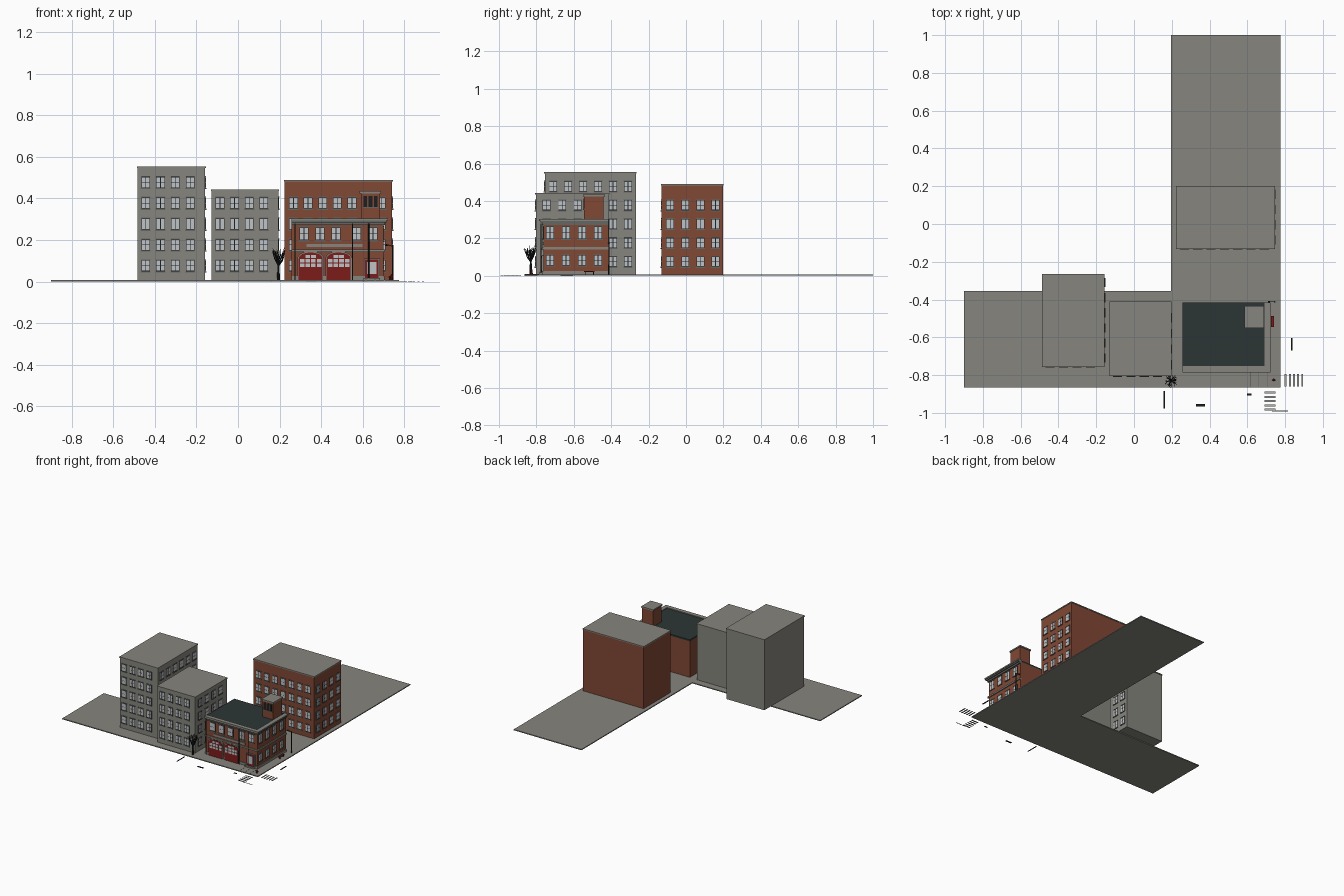
import bpy, bmesh, math, random
from mathutils import Vector, Matrix

cube = bpy.data.objects.get("Cube")
if cube:
    bpy.data.objects.remove(cube)


def material(name, r, g, b):
    m = bpy.data.materials.new(name)
    m.use_nodes = True
    m.diffuse_color = (r, g, b, 1)
    m.node_tree.nodes["Principled BSDF"].inputs["Base Color"].default_value = (r, g, b, 1)
    return m


STONE = material("grey stone", .24, .235, .21)
BRICK = material("red brick", .22, .065, .035)
ROOF = material("dark roofing", .025, .036, .036)
GLASS = material("pale glass", .52, .55, .57)
RED = material("door red", .20, .012, .01)
BLACK = material("black iron", .012, .014, .014)
TRIM = material("dark trim", .13, .135, .125)
PAINT = material("road paint", .45, .45, .43)


class Part:
    """Collects solids into one object with several materials."""

    def __init__(self, name, *mats):
        self.name, self.mats, self.bm = name, mats, bmesh.new()

    def paint(self, verts, mat):
        for f in {f for v in verts for f in v.link_faces}:
            f.material_index = self.mats.index(mat)

    def box(self, mat, x, y, z):
        # each of x, y, z is a (low, high) pair
        mid = Vector([(a + b) / 2 for a, b in (x, y, z)])
        size = [abs(b - a) for a, b in (x, y, z)]
        m = Matrix.Translation(mid) @ Matrix.Diagonal((*size, 1))
        self.paint(bmesh.ops.create_cube(self.bm, size=1, matrix=m)["verts"], mat)

    def rod(self, mat, a, b, r1, r2, sides=8):
        a, b = Vector(a), Vector(b)
        turn = (b - a).to_track_quat('Z', 'Y').to_matrix().to_4x4()
        m = Matrix.Translation((a + b) / 2) @ turn
        self.paint(bmesh.ops.create_cone(self.bm, cap_ends=True, segments=sides, radius1=r1,
                                         radius2=r2, depth=(b - a).length, matrix=m)["verts"], mat)

    def prism(self, mat, points, offset):
        # extrude a flat outline along an offset
        vs = [self.bm.verts.new(p) for p in points]
        face = self.bm.faces.new(vs)
        new = bmesh.ops.extrude_face_region(self.bm, geom=[face])["geom"]
        top = [g for g in new if isinstance(g, bmesh.types.BMVert)]
        bmesh.ops.translate(self.bm, verts=top, vec=offset)
        self.paint(vs + top, mat)

    def wall_box(self, mat, side, wall, u, z, depth):
        # a box standing out of a front (-y) or right-hand (+x) wall
        if side == "front":
            self.box(mat, u, (wall - depth, wall + .002), z)
        else:
            self.box(mat, (wall - .002, wall + depth), u, z)

    def window(self, side, wall, u, z, w=.042, h=.054):
        lo, hi = z - h / 2, z + h / 2
        self.wall_box(BLACK, side, wall, (u - w / 2, u + w / 2), (lo, hi), .002)
        for s in (-1, 1):
            c = u + s * w * .24
            for p, q in ((lo + .003, z - .001), (z + .001, hi - .003)):
                self.wall_box(GLASS, side, wall, (c - w * .2, c + w * .2), (p, q), .003)
        self.wall_box(TRIM, side, wall, (u - w * .58, u + w * .58), (lo - .006, lo), .006)
        self.wall_box(TRIM, side, wall, (u - w * .55, u + w * .55), (hi, hi + .004), .004)

    def done(self):
        bmesh.ops.recalc_face_normals(self.bm, faces=self.bm.faces)
        mesh = bpy.data.meshes.new(self.name)
        self.bm.to_mesh(mesh)
        self.bm.free()
        for m in self.mats:
            mesh.materials.append(m)
        ob = bpy.data.objects.new(self.name, mesh)
        bpy.context.collection.objects.link(ob)


def steps(start, gap, count):
    return [start + gap * i for i in range(count)]


# L-shaped pavement
G = .008
p = Part("pavement", STONE)
outline = [(-.9, -.865), (.775, -.865), (.775, 1), (.195, 1), (.195, -.355), (-.9, -.355)]
p.prism(STONE, [(x, y, .001) for x, y in outline], (0, 0, G - .001))
p.done()


# Plain blocks with windows on the two street sides
def block(name, wall, x, y, top, cols, side_cols, rows):
    b = Part(name, wall, STONE)
    b.box(wall, x, y, (G, top - .008))
    b.box(STONE, (x[0] - .003, x[1] + .003), (y[0] - .003, y[1] + .003), (top - .008, top))
    b.done()
    w = Part(name + "_windows", BLACK, GLASS, TRIM)
    for z in steps(.076, .1005, rows):
        for u in cols:
            w.window("front", y[0], u, z)
        for u in side_cols:
            w.window("right", x[1], u, z)
    w.done()


block("tall_grey_block", STONE, (-.483, -.158), (-.755, -.268), .555,
      steps(-.445, .0715, 4), steps(-.71, .08, 6), 5)
block("low_grey_block", STONE, (-.128, .195), (-.803, -.412), .443,
      steps(-.087, .0705, 4), steps(-.745, .083, 4), 4)
block("brick_block", BRICK, (.225, .743), (-.13, .197), .49,
      steps(.267, .0705, 7), steps(-.085, .081, 4), 4)

# Station walls, roof and cornices
X0, X1, Y0, Y1 = .258, .7, -.763, -.415
s = Part("station", BRICK, ROOF, STONE, TRIM)
s.box(BRICK, (X0, X1), (Y0, Y1), (G, .286))
s.box(ROOF, (X0, X1 - .01), (Y0 + .01, Y1), (.286, .298))
for z0, z1, out, mat in ((.008, .026, .006, STONE), (.142, .154, .008, STONE),
                         (.272, .284, .008, TRIM), (.284, .294, .016, TRIM),
                         (.294, .304, .022, STONE)):
    s.box(mat, (X0, X1 + out), (Y0 - out, Y0 + .01), (z0, z1))
    s.box(mat, (X1 - .01, X1 + out), (Y0 + .01, Y1), (z0, z1))
s.box(STONE, (.33, .6), (Y0 - .006, Y0), (.165, .18))
s.done()

# Stair tower on the roof
t = Part("roof_tower", BRICK, STONE, BLACK, TRIM)
t.box(BRICK, (.592, .683), (-.545, -.44), (.29, .425))
t.box(STONE, (.586, .688), (-.551, -.434), (.425, .435))
for u in steps(.613, .025, 3):
    t.wall_box(BLACK, "front", -.545, (u - .009, u + .009), (.36, .412), .003)
t.wall_box(TRIM, "front", -.545, (.6, .676), (.353, .36), .006)
t.done()

# Station windows
w = Part("station_windows", BLACK, GLASS, TRIM)
for u in (.318, .395, .472, .57, .65):
    w.window("front", Y0, u, .23, .044, .062)
for u in steps(-.727, .0855, 4):
    w.window("right", X1, u, .23, .044, .066)
    w.window("right", X1, u, .083, .044, .056)
w.done()


# Arched garage doors
def arch(cx, half, spring, rise, y):
    pts = [(cx - half, y, G), (cx + half, y, G)]
    for i in range(9):
        a = math.pi * i / 8
        pts.append((cx + half * math.cos(a), y, spring + rise * math.sin(a)))
    return pts


d = Part("garage_doors", RED, GLASS, STONE)
for cx in (.35, .485):
    d.prism(STONE, arch(cx, .064, .112, .034, Y0 - .009), (0, .009, 0))
    d.prism(RED, arch(cx, .058, .11, .03, Y0 - .012), (0, .01, 0))
    for u in steps(cx - .0405, .027, 4):
        for z in (.069, .091):
            d.wall_box(GLASS, "front", Y0, (u - .011, u + .011), (z, z + .017), .014)
    for u in (cx - .014, cx + .014):
        d.wall_box(GLASS, "front", Y0, (u - .012, u + .012), (.114, .128), .014)
d.done()

# Entrance door
e = Part("entrance_door", RED, GLASS, STONE)
e.wall_box(STONE, "front", Y0, (.607, .683), (G, .11), .008)
e.wall_box(RED, "front", Y0, (.612, .678), (G, .105), .01)
e.wall_box(GLASS, "front", Y0, (.622, .668), (.035, .095), .012)
e.box(STONE, (.605, .685), (Y0 - .022, Y0), (G, .018))
e.done()

# Drainpipes on the station front
q = Part("drainpipes", BLACK)
for u in (.275, .552, .63):
    q.rod(BLACK, (u, Y0 - .012, G), (u, Y0 - .012, .28), .003, .003)
q.done()

# Street lamp, bench and hydrant
f = Part("street_lamp", BLACK, GLASS)
f.rod(BLACK, (.745, -.412, G), (.745, -.412, .175), .004, .003)
f.rod(BLACK, (.745, -.412, .17), (.715, -.412, .178), .002, .002)
f.rod(BLACK, (.715, -.412, .172), (.715, -.412, .18), .006, .003)
f.done()
b = Part("bench", BLACK, RED)
b.box(RED, (.725, .74), (-.545, -.488), (.02, .025))
for y in (-.54, -.497):
    b.box(BLACK, (.727, .738), (y, y + .004), (G, .02))
b.done()
h = Part("hydrant", RED)
h.rod(RED, (.74, -.825, G), (.74, -.825, .03), .006, .005, 10)
h.rod(RED, (.74, -.825, .03), (.74, -.825, .036), .006, .001, 10)
h.rod(RED, (.73, -.825, .023), (.75, -.825, .023), .003, .003)
h.done()

# Bare street tree
random.seed(4)
tree = Part("bare_tree", BLACK)
base, fork = Vector((.195, -.83, G)), Vector((.195, -.83, .075))
tree.rod(BLACK, base, fork, .007, .005)
for i in range(9):
    a = i * 2.4
    spread = Vector((math.cos(a), math.sin(a), 0))
    mid = fork + spread * .018 + Vector((0, 0, random.uniform(.015, .05)))
    tree.rod(BLACK, fork, mid, .004, .0028, 5)
    for k in (-.7, 0, .7):
        out = Vector((math.cos(a + k), math.sin(a + k), 0))
        tip = mid + out * random.uniform(.008, .022) + Vector((0, 0, random.uniform(.025, .055)))
        tree.rod(BLACK, mid, tip, .0025, .001, 5)
tree.done()

# Painted crossings, drains and pavement joints
c = Part("crossings", PAINT)
for u in steps(.803, .022, 5):
    c.box(PAINT, (u - .005, u + .005), (-.86, -.795), (0, .002))
for u in steps(-.893, -.0225, 5):
    c.box(PAINT, (.69, .75), (u - .005, u + .005), (0, .002))
c.box(PAINT, (.73, .815), (-.992, -.988), (0, .002))
c.done()
g = Part("road_drains", BLACK)
for x, y, a, b in ((.16, -.93, .004, .047), (.352, -.96, .025, .007),
                   (.61, -.902, .013, .005), (.835, -.637, .005, .034)):
    g.box(BLACK, (x - a, x + a), (y - b, y + b), (0, .002))
g.done()
j = Part("pavement_joints", TRIM)
for u in (.617, .66, .705):
    j.box(TRIM, (u - .002, u + .002), (-.862, -.785), (G - .001, G + .001))
j.done()
